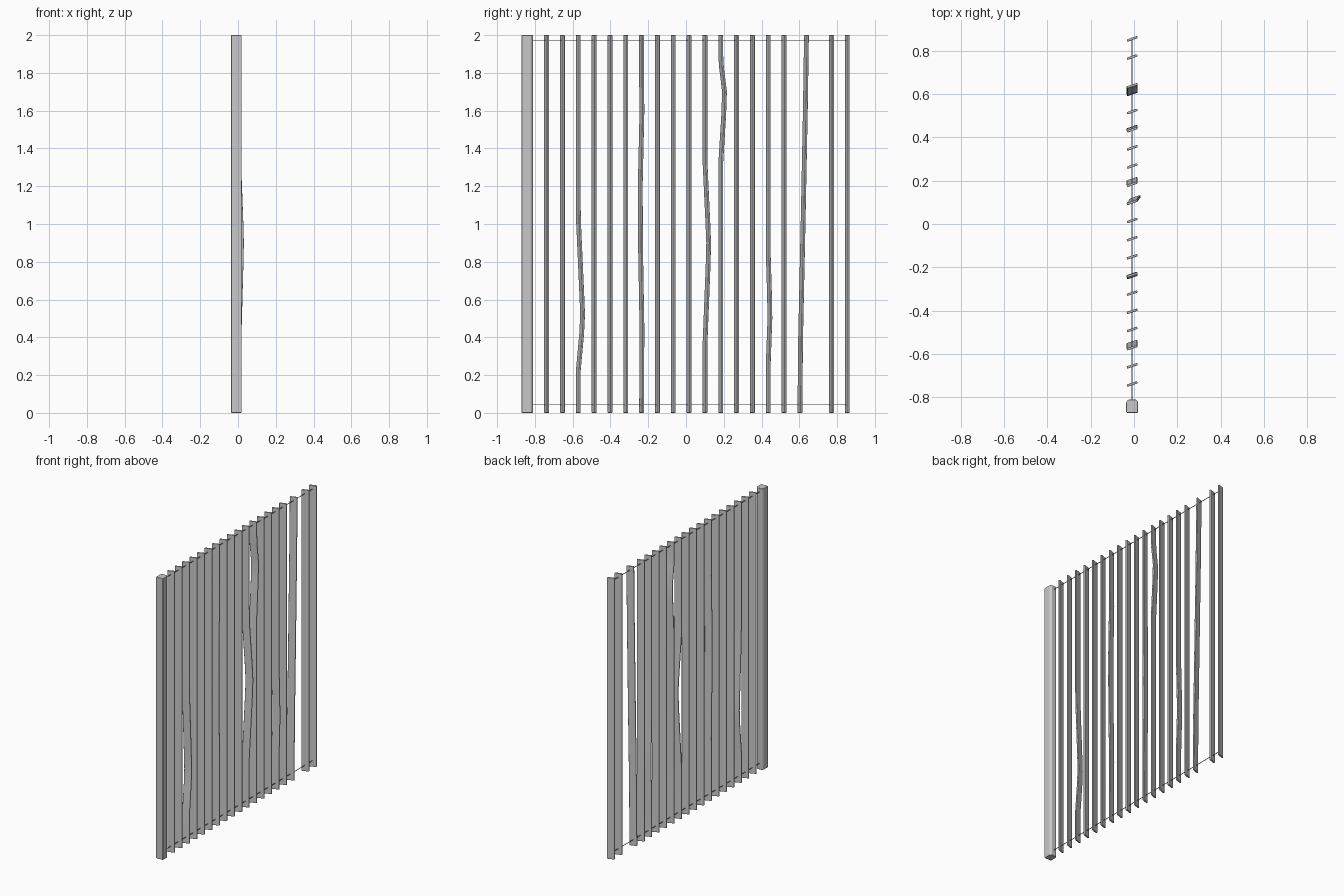
import bpy, bmesh, math
from mathutils import Vector, Matrix

cube = bpy.data.objects.get("Cube")
if cube:
    bpy.data.objects.remove(cube, do_unlink=True)


def material(name, colour):
    m = bpy.data.materials.new(name)
    m.use_nodes = True
    m.diffuse_color = (*colour, 1)
    m.node_tree.nodes["Principled BSDF"].inputs["Base Color"].default_value = (*colour, 1)
    return m


grey = material("pale grey plastic", (0.58, 0.58, 0.58))
steel = material("steel grey cord", (0.36, 0.38, 0.41))
MID_X = -0.0085
HEIGHT = 2.0


def loft(name, profile, path, mat, bevel):
    """Sweep a horizontal profile through the points of an upright path."""
    bm = bmesh.new()
    rings = [[bm.verts.new(Vector((px, py, 0)) + Vector(p)) for px, py in profile]
             for p in path]
    n = len(profile)
    for low, high in zip(rings, rings[1:]):
        for i in range(n):
            j = (i + 1) % n
            bm.faces.new((low[i], low[j], high[j], high[i]))
    bm.faces.new(rings[0][::-1])
    bm.faces.new(rings[-1])
    bmesh.ops.recalc_face_normals(bm, faces=bm.faces)
    for f in bm.faces:
        f.smooth = True
    mesh = bpy.data.meshes.new(name)
    bm.to_mesh(mesh)
    bm.free()
    mesh.materials.append(mat)
    ob = bpy.data.objects.new(name, mesh)
    bpy.context.collection.objects.link(ob)
    mod = ob.modifiers.new("soft edges", 'BEVEL')
    mod.width = bevel
    mod.segments = 3
    mod.limit_method = 'ANGLE'
    mod.angle_limit = math.radians(40)
    mod.harden_normals = True


# End post with chamfered inner corners
post = [(-0.0275, -0.03), (0.0275, -0.03), (0.0275, 0.02),
        (0.017, 0.0315), (-0.017, 0.0315), (-0.0275, 0.02)]
loft("end_post", post, [(MID_X, -0.841, 0), (MID_X, -0.841, HEIGHT)], grey, 0.004)

# Tilted slat cross-section
turn = Matrix.Rotation(math.radians(19), 2)
half_w, half_t = 0.0255, 0.0055
slat = [turn @ Vector(c) for c in ((-half_w, -half_t), (half_w, -half_t),
                                   (half_w, half_t), (-half_w, half_t))]

# Warped slats: slot -> (height, shift in y, shift in x)
warps = {
    2: [(0, 0, 0), (0.22, 0, 0), (0.42, 0.018, 0), (0.52, 0.023, 0),
        (0.62, 0.019, 0), (1.0, 0.002, 0), (1.1, 0, 0)],
    6: [(0, 0, 0), (0.45, 0.002, 0), (0.85, -0.005, 0), (1.2, -0.007, 0),
        (1.6, 0.002, 0), (1.75, 0, 0)],
    10: [(0, 0, 0), (0.35, 0, 0), (0.78, 0.017, 0.012), (0.9, 0.02, 0.0145),
         (1.0, 0.016, 0.012), (1.32, 0.001, 0), (1.45, 0, 0)],
    11: [(0, 0, 0), (1.32, 0, 0), (1.58, 0.016, 0), (1.7, 0.02, 0),
         (1.83, 0.004, 0), (1.9, 0, 0)],
    14: [(0, 0, 0), (0.25, 0, 0), (0.5, 0.009, 0), (0.62, 0.007, 0), (0.85, 0, 0)],
    16: [(0, 0, 0), (0.4, 0.004, 0), (1.0, 0.017, 0), (1.6, 0.029, 0),
         (HEIGHT, 0.035, 0)],
}
FIRST, STEP, MISSING = -0.738, 0.0838, 17

# Row of slats with one missing
for k in range(20):
    if k == MISSING:
        continue
    y = FIRST + k * STEP
    keys = list(warps.get(k, [(0, 0, 0)]))
    if keys[-1][0] < HEIGHT:
        keys.append((HEIGHT, 0, 0))
    path = [(MID_X + dx, y + dy, z) for z, dy, dx in keys]
    loft(f"slat_{k + 1}", slat, path, grey, 0.003)

# Thin cords joining the slats
for name, z in (("lower_cord", 0.043), ("upper_cord", 1.973)):
    bpy.ops.mesh.primitive_cylinder_add(
        vertices=8, radius=0.0022, depth=1.67,
        location=(MID_X - 0.001, 0.022, z), rotation=(math.pi / 2, 0, 0))
    cord = bpy.context.object
    cord.name = name
    cord.data.materials.append(steel)
    bpy.ops.object.shade_smooth_by_angle()
